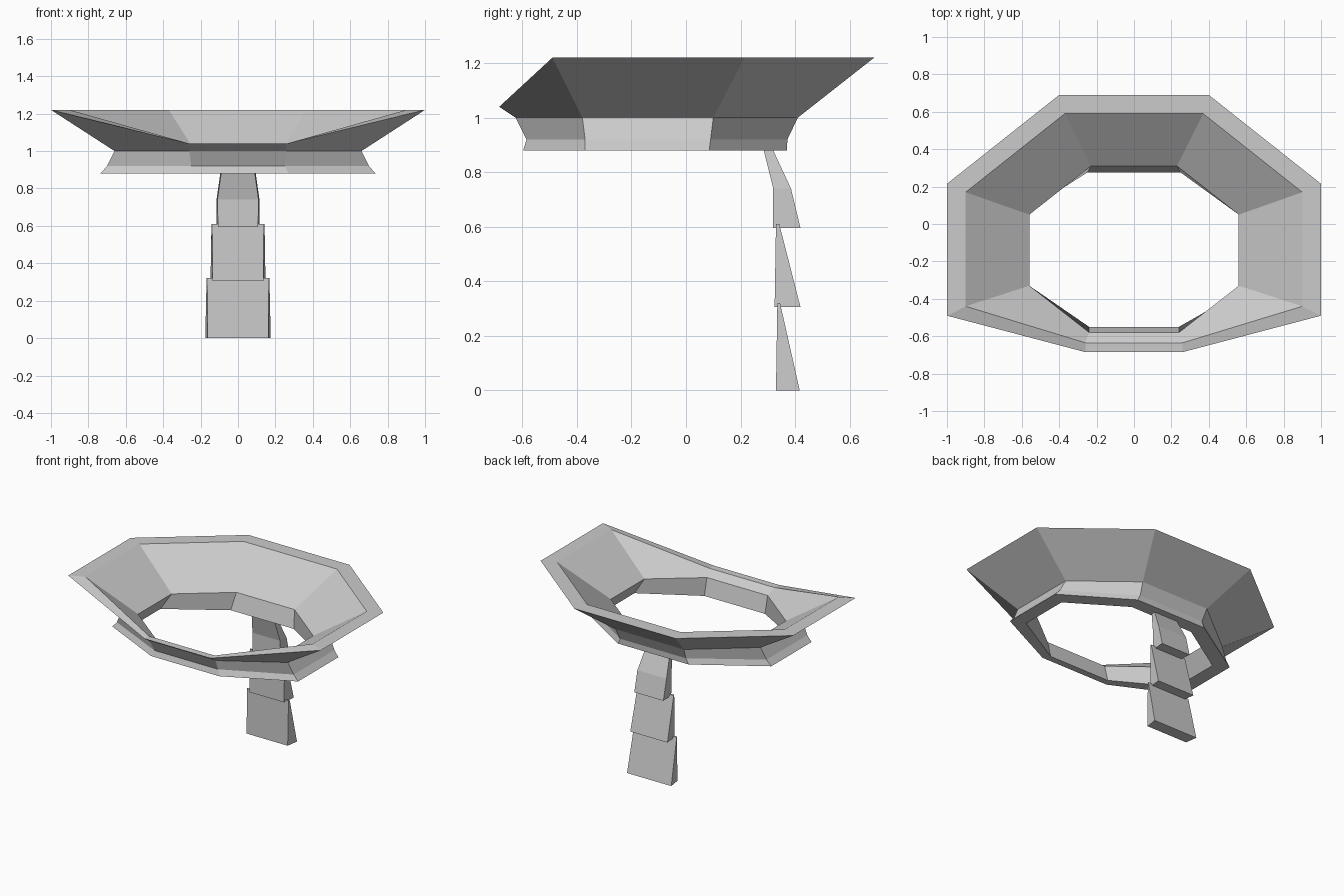
import bpy, bmesh

if "Cube" in bpy.data.objects:
    bpy.data.objects.remove(bpy.data.objects["Cube"])


def mesh_object(name, rings, closed):
    """Skin a stack of equal-length rings; closed joins last ring to first, else caps the ends."""
    bm = bmesh.new()
    loops = [[bm.verts.new(p) for p in ring] for ring in rings]
    pairs = list(zip(loops, loops[1:]))
    if closed:
        pairs.append((loops[-1], loops[0]))
    else:
        bm.faces.new(loops[0])
        bm.faces.new(loops[-1])
    for a, b in pairs:
        n = len(a)
        for i in range(n):
            j = (i + 1) % n
            bm.faces.new((a[i], a[j], b[j], b[i]))
    bmesh.ops.recalc_face_normals(bm, faces=bm.faces)
    me = bpy.data.meshes.new(name)
    bm.to_mesh(me)
    bm.free()
    ob = bpy.data.objects.new(name, me)
    bpy.context.collection.objects.link(ob)
    return ob


def octagon(back, side_back, side_front, front, z, z_front=None):
    """Eight-sided ring mirrored across x from its four right-hand corners."""
    half = [(*back, z), (*side_back, z), (*side_front, z),
            (*front, z if z_front is None else z_front)]
    return half + [(-x, y, h) for x, y, h in reversed(half)]


# Flared collar: closed cross-section, from outer rim down and back up inside
mesh_object("flared_collar", [
    octagon((.40, .69), (1.0, .215), (1.0, -.49), (.26, -.685), 1.22, 1.04),
    octagon((.27, .41), (.66, .10), (.66, -.38), (.26, -.625), 1.0),
    octagon((.26, .372), (.70, .09), (.70, -.37), (.25, -.585), .92),
    octagon((.28, .37), (.735, .085), (.735, -.37), (.27, -.597), .88),
    octagon((.25, .275), (.635, .03), (.635, -.325), (.24, -.55), .88),
    octagon((.23, .31), (.56, .05), (.56, -.33), (.24, -.58), 1.0),
    octagon((.37, .59), (.90, .17), (.90, -.44), (.26, -.635), 1.22, 1.04),
], True)


def plate(name, sections):
    """Back plate lofted from (z, y_front, y_back, half_front, half_back) sections."""
    mesh_object(name, [[(-wf, yf, z), (wf, yf, z), (wb, yb, z), (-wb, yb, z)]
                       for z, yf, yb, wf, wb in sections], False)


# Overlapping back plates hanging below the collar
plate("upper_back_plate", [(.88, .285, .32, .09, .095), (.74, .32, .385, .11, .115),
                           (.595, .32, .42, .107, .115)])
plate("middle_back_plate", [(.61, .33, .342, .138, .142), (.305, .325, .42, .136, .147)])
plate("lower_back_plate", [(.32, .335, .345, .165, .168), (0, .33, .417, .162, .175)])
